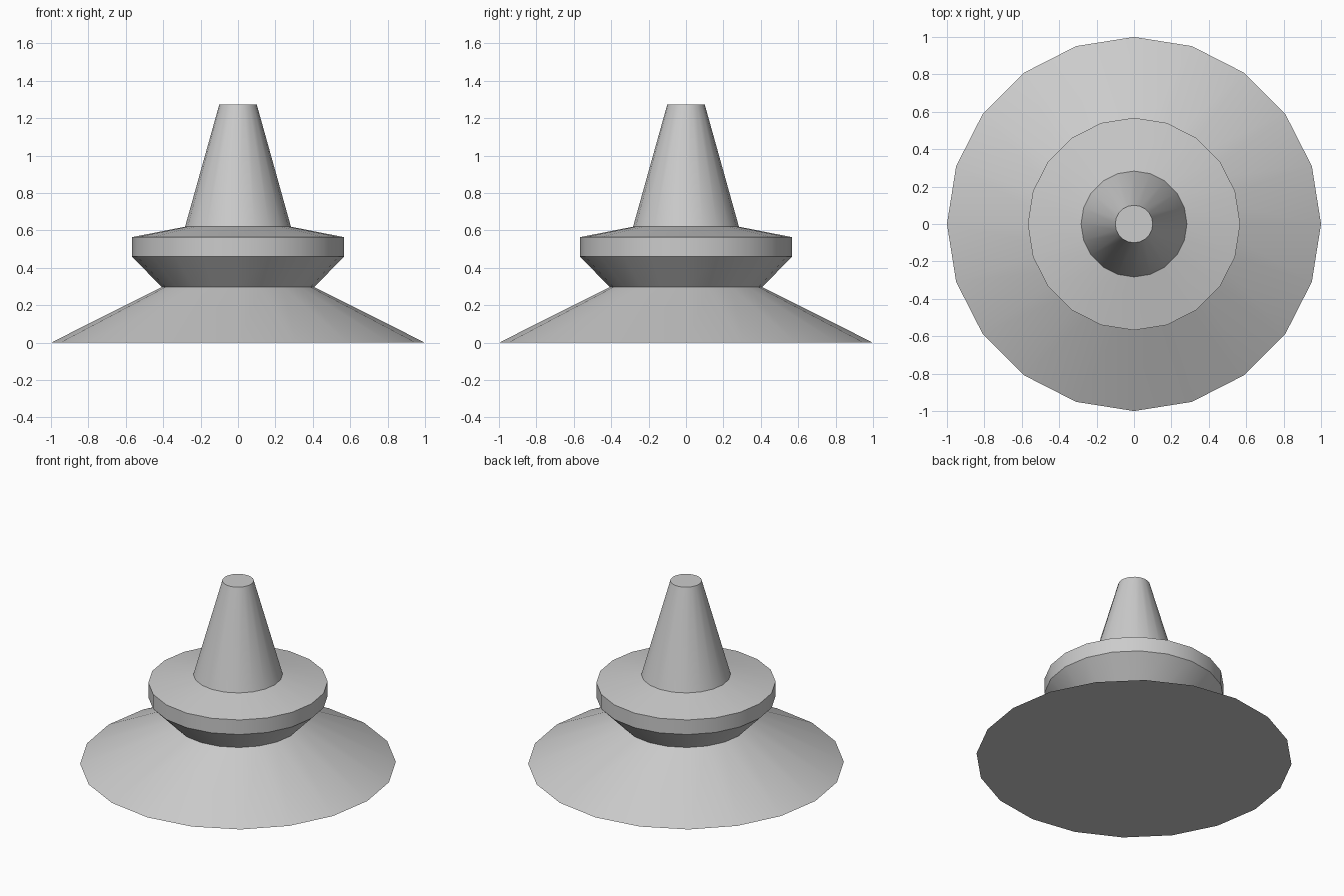
import bpy, bmesh
from math import sin, cos, tau, radians

if "Cube" in bpy.data.objects:
    bpy.data.objects.remove(bpy.data.objects["Cube"])

SIDES = 20


def lathe(name, profile, cap_bottom=False, cap_top=False):
    """Revolve (radius, z) points, listed from bottom to top, around z."""
    bm = bmesh.new()
    rings = [[bm.verts.new((r * cos(tau * i / SIDES), r * sin(tau * i / SIDES), z))
              for i in range(SIDES)] for r, z in profile]
    for low, high in zip(rings, rings[1:]):
        for i in range(SIDES):
            j = (i + 1) % SIDES
            bm.faces.new((low[i], low[j], high[j], high[i]))
    if cap_bottom:
        bm.faces.new(rings[0][::-1])
    if cap_top:
        bm.faces.new(rings[-1])
    mesh = bpy.data.meshes.new(name)
    bm.to_mesh(mesh)
    bm.free()
    obj = bpy.data.objects.new(name, mesh)
    bpy.context.collection.objects.link(obj)
    bpy.ops.object.select_all(action='DESELECT')
    obj.select_set(True)
    bpy.context.view_layer.objects.active = obj
    bpy.ops.object.shade_smooth_by_angle(angle=radians(30))
    return obj


# Radii and heights where neighbouring parts meet
waist = (0.408, 0.297)
shoulder = (0.283, 0.62)

# Wide conical base, closed underneath
lathe("flared_base", [(1.0, 0.0), waist], cap_bottom=True)

# Collar: flaring underside, upright rim, gently sloped top
lathe("collar", [waist, (0.568, 0.462), (0.568, 0.564), shoulder])

# Tapered spire with flat tip
lathe("spire", [shoulder, (0.1, 1.274)], cap_top=True)
